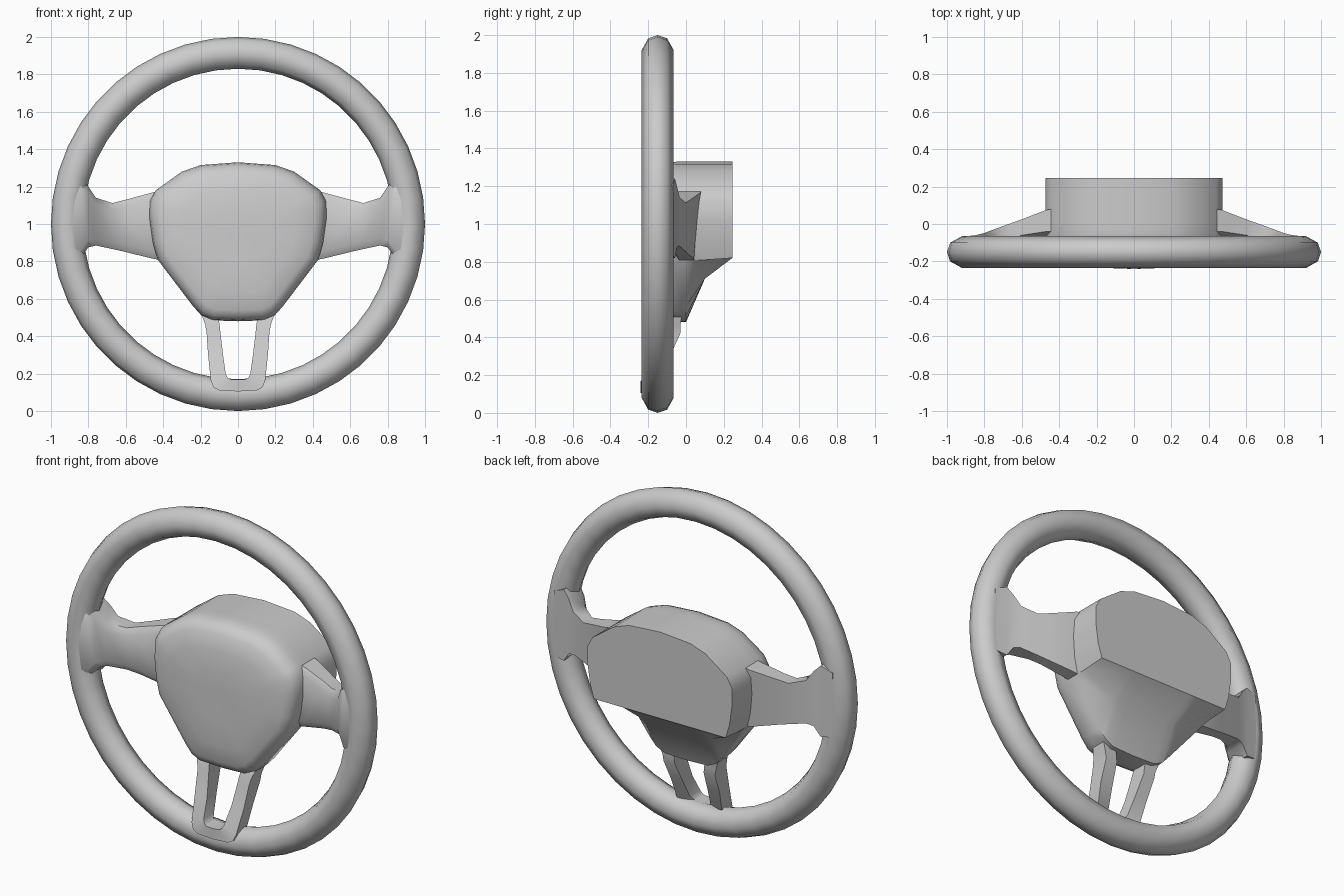
import bpy, bmesh, math

if "Cube" in bpy.data.objects:
    bpy.data.objects.remove(bpy.data.objects["Cube"])


def make_object(name, rings, close_rings=False, caps=True, angle=40):
    """Skin a list of closed rings of equal length into a mesh."""
    bm = bmesh.new()
    vs = [[bm.verts.new(p) for p in r] for r in rings]
    n = len(rings[0])
    last = len(vs) if close_rings else len(vs) - 1
    for i in range(last):
        a, b = vs[i], vs[(i + 1) % len(vs)]
        for j in range(n):
            k = (j + 1) % n
            bm.faces.new((a[j], a[k], b[k], b[j]))
    if caps and not close_rings:
        bm.faces.new(vs[0])
        bm.faces.new(vs[-1])
    bmesh.ops.remove_doubles(bm, verts=bm.verts, dist=1e-4)
    bmesh.ops.recalc_face_normals(bm, faces=bm.faces)
    me = bpy.data.meshes.new(name)
    bm.to_mesh(me)
    bm.free()
    ob = bpy.data.objects.new(name, me)
    bpy.context.collection.objects.link(ob)
    bpy.ops.object.select_all(action='DESELECT')
    ob.select_set(True)
    bpy.context.view_layer.objects.active = ob
    bpy.ops.object.shade_smooth_by_angle(angle=math.radians(angle))
    return ob


# Rim: eight-sided tube swept round a circle
section = [(1.0, 0), (.983, .05), (.92, .085), (.852, .058),
           (.83, 0), (.852, -.058), (.92, -.085), (.983, -.05)]
rim = []
for i in range(44):
    t = math.tau * i / 44
    rim.append([(r * math.sin(t), y - .15, 1 + r * math.cos(t)) for r, y in section])
make_object("rim", rim, close_rings=True, angle=60)

# Hub: airbag cover and boxy rear housing lofted from one outline
half = [(0, .48), (.14, .485), (.195, .51), (.24, .56), (.43, .81), (.455, .9),
        (.472, 1.02), (.472, 1.12), (.44, 1.18), (.3, 1.28), (.2, 1.315), (0, 1.33)]
outline = half + [(-x, z) for x, z in reversed(half[1:-1])]
hub = []
# depth, scale, lowest z, forward lean of the bottom
for y, s, floor, lean in [(.245, 1, .82, 0), (.1, 1, .71, 0), (0, 1, .4, 0),
                          (-.05, 1, .4, .05), (-.09, .985, .4, .05),
                          (-.125, .945, .4, .045), (-.15, .87, .4, .035),
                          (-.175, .65, .4, .02), (-.188, .35, .4, .01),
                          (-.192, .1, .4, 0)]:
    ring = []
    for x, z in outline:
        z = max(z, floor)
        ring.append((x * s, y - lean * (1.33 - z) / .85, .93 + (z - .93) * s))
    hub.append(ring)
make_object("hub", hub)

# Side spokes: chamfered sections flaring into the rim
stations = [  # x, z low, z high, y front, y back
    (.38, .80, 1.19, -.06, .09), (.47, .818, 1.165, -.065, .075),
    (.6, .85, 1.13, -.085, .025), (.67, .866, 1.112, -.105, 0),
    (.76, .885, 1.14, -.16, -.033), (.80, .875, 1.20, -.195, -.048),
    (.84, .82, 1.24, -.215, -.058), (.91, .83, 1.21, -.225, -.068)]
for side, name in ((1, "right_spoke"), (-1, "left_spoke")):
    rings = []
    for x, lo, hi, f, b in stations:
        c = .025
        tilt = .3 * max(0, b + .05)      # lower back edge sits further forward
        rings.append([(side * x, y, z) for y, z in [
            (f + c, lo), (f, lo + c * 1.6), (f, hi - c * 1.6), (f + c, hi),
            (b, hi), (b - tilt, lo)]])
    make_object(name, rings)

# Lower spoke: U-shaped frame from hub to the bottom of the rim
leg = [  # outer x,z   inner x,z   y front, y back
    (.215, .62, .125, .62, -.06, .03), (.2, .53, .11, .53, -.105, -.02),
    (.175, .46, .098, .46, -.13, -.03), (.168, .42, .094, .42, -.14, -.03),
    (.16, .30, .08, .30, -.175, -.085), (.145, .16, .066, .20, -.226, -.13),
    (.13, .125, .055, .178, -.234, -.15), (.10, .11, .04, .17, -.238, -.15),
    (0, .105, 0, .168, -.24, -.15)]
path = [(1, p) for p in leg] + [(-1, p) for p in reversed(leg[:-1])]
frame = [[(s * ox, f, oz), (s * ix, f, iz), (s * ix, b, iz), (s * ox, b, oz)]
         for s, (ox, oz, ix, iz, f, b) in path]
make_object("lower_spoke", frame)
